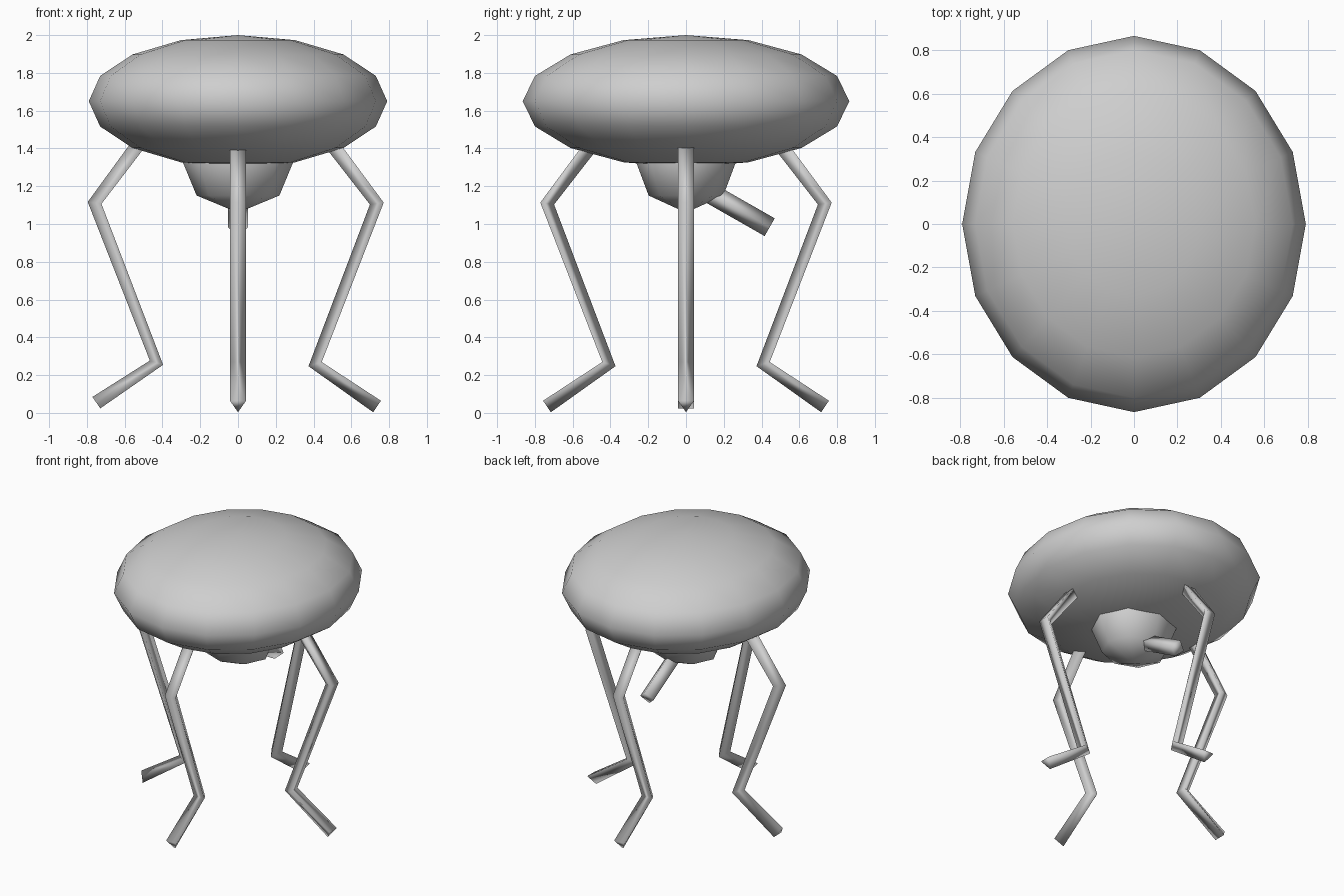
import bpy, bmesh, math
from mathutils import Vector, Matrix

cube = bpy.data.objects.get("Cube")
if cube:
    bpy.data.objects.remove(cube, do_unlink=True)

# Single grey finish
grey = bpy.data.materials.new("plain grey")
grey.use_nodes = True
colour = (0.62, 0.62, 0.62, 1)
grey.diffuse_color = colour
grey.node_tree.nodes["Principled BSDF"].inputs["Base Color"].default_value = colour


def make_object(name, bm):
    bmesh.ops.recalc_face_normals(bm, faces=bm.faces)
    for face in bm.faces:
        face.smooth = True
    mesh = bpy.data.meshes.new(name)
    bm.to_mesh(mesh)
    bm.free()
    mesh.materials.append(grey)
    obj = bpy.data.objects.new(name, mesh)
    bpy.context.collection.objects.link(obj)
    return obj


def ellipsoid(name, segments, rings, radii, height):
    bm = bmesh.new()
    bmesh.ops.create_uvsphere(bm, u_segments=segments, v_segments=rings, radius=1)
    bmesh.ops.scale(bm, vec=radii, verts=bm.verts)
    bmesh.ops.translate(bm, vec=(0, 0, height), verts=bm.verts)
    return make_object(name, bm)


# Saucer body and the pod slung beneath it
ellipsoid("saucer_body", 16, 8, (0.79, 0.865, 0.35), 1.65)
ellipsoid("belly_pod", 8, 4, (0.31, 0.28, 0.31), 1.37)

# Barrel pointing down and back from the pod
start, end = Vector((0, 0.08, 1.19)), Vector((0, 0.443, 0.983))
axis = end - start
bm = bmesh.new()
bmesh.ops.create_cone(bm, cap_ends=True, segments=4, radius1=0.054, radius2=0.054, depth=axis.length)
turn = axis.to_track_quat('Z', 'Y').to_matrix().to_4x4()
bmesh.ops.transform(bm, matrix=Matrix.Translation((start + end) / 2) @ turn, verts=bm.verts)
make_object("rear_barrel", bm)

# Legs: a three-sided section swept along hip, knee, ankle and toe
LEG_PATH = [Vector(p) for p in ((0.51, 1.425), (0.747, 1.11), (0.42, 0.262), (0.743, 0.044))]
RADIUS = 0.049


def leg(name, angle, flip=1):
    bm = bmesh.new()
    rings = []
    last = len(LEG_PATH) - 1
    for i, point in enumerate(LEG_PATH):
        along = Vector((0, 0))
        if i > 0:
            along += (point - LEG_PATH[i - 1]).normalized()
        if i < last:
            along += (LEG_PATH[i + 1] - point).normalized()
        along.normalize()
        outward = Vector((-along.y, along.x)) * flip
        ring = []
        for k in range(3):
            a = math.pi / 3 + k * math.tau / 3
            p = point + outward * RADIUS * math.cos(a)
            ring.append(bm.verts.new((p.x, RADIUS * math.sin(a), p.y)))
        rings.append(ring)
    for a, b in zip(rings, rings[1:]):
        for k in range(3):
            n = (k + 1) % 3
            bm.faces.new((a[k], a[n], b[n], b[k]))
    bm.faces.new(rings[0])
    bm.faces.new(rings[-1])
    bmesh.ops.rotate(bm, cent=(0, 0, 0), matrix=Matrix.Rotation(angle, 3, 'Z'), verts=bm.verts)
    return make_object(name, bm)


leg("left_leg", 0)
leg("back_leg", math.pi / 2)
leg("right_leg", math.pi, -1)
leg("front_leg", -math.pi / 2)
